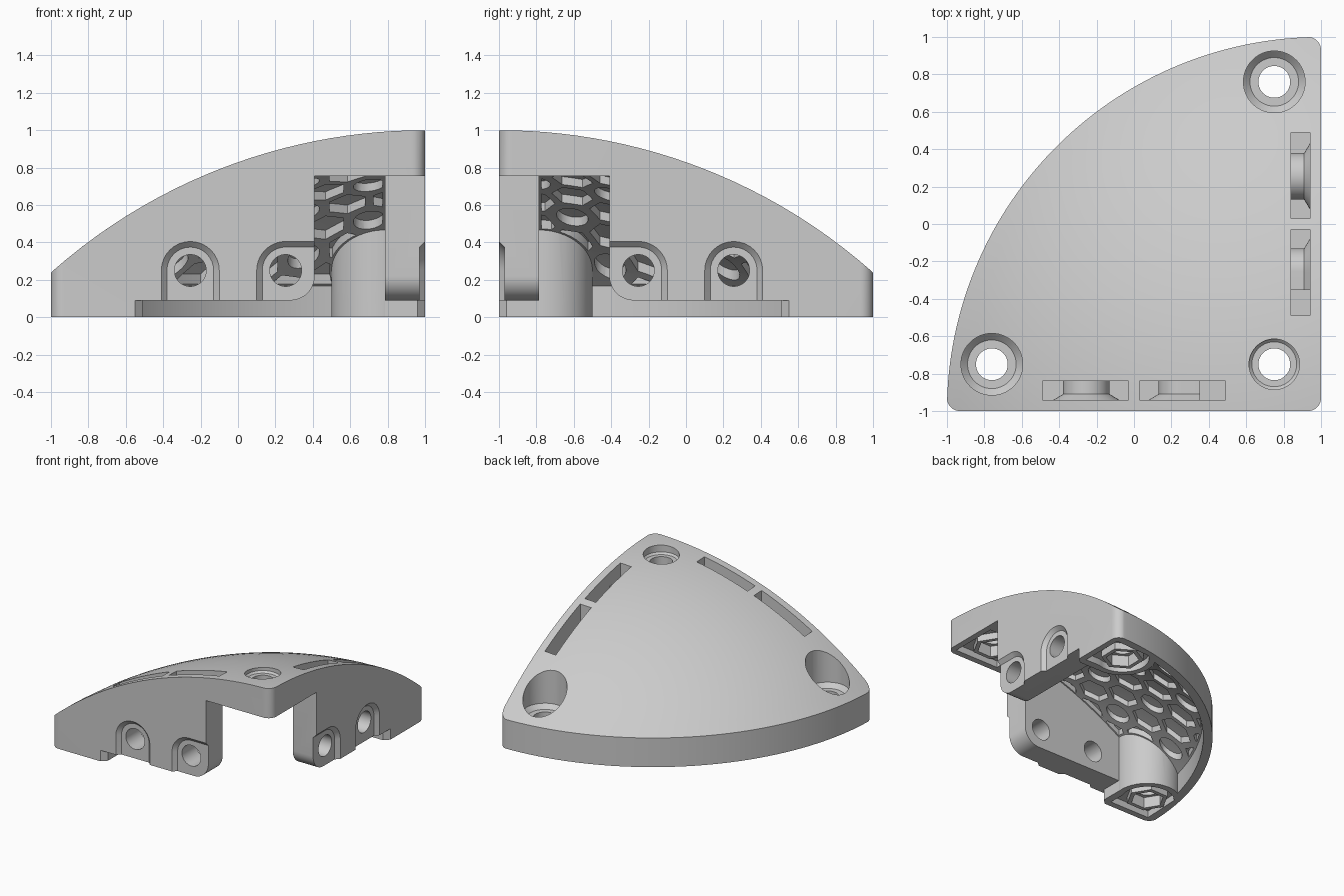
import bpy, bmesh
from math import cos, sin, pi, sqrt, radians, hypot
from mathutils import Matrix

if "Cube" in bpy.data.objects:
    bpy.data.objects.remove(bpy.data.objects["Cube"])

# Mirror across the diagonal: front wall <-> right wall
DIAG = Matrix(((0, -1, 0, 0), (-1, 0, 0, 0), (0, 0, 1, 0), (0, 0, 0, 1)))


def loft(name, loops, flip=False):
    """Closed solid through loops of equal point count."""
    bm = bmesh.new()
    rows = [[bm.verts.new(p) for p in lp] for lp in loops]
    n = len(rows[0])
    for a, b in zip(rows, rows[1:]):
        for i in range(n):
            bm.faces.new((a[i], a[(i + 1) % n], b[(i + 1) % n], b[i]))
    bm.faces.new(rows[0])
    bm.faces.new(rows[-1])
    if flip:
        bm.transform(DIAG)
    bmesh.ops.recalc_face_normals(bm, faces=bm.faces)
    me = bpy.data.meshes.new(name)
    bm.to_mesh(me)
    bm.free()
    ob = bpy.data.objects.new(name, me)
    bpy.context.collection.objects.link(ob)
    return ob


def ring(x, y, r, n=48, a0=0.02, a1=2 * pi + 0.02):
    return [(x + r * cos(a0 + (a1 - a0) * i / n), y + r * sin(a0 + (a1 - a0) * i / n)) for i in range(n)]


def plan(pts, z):
    return [(x, y, z) for x, y in pts]


def elev(pts, y):
    return [(x, y, z) for x, z in pts]


def prism(name, pts, z0, z1, flip=False):
    return loft(name, [plan(pts, z0), plan(pts, z1)], flip)


def rect(x0, x1, y0, y1):
    return [(x0, y0), (x1, y0), (x1, y1), (x0, y1)]


def boolean(a, b, op='DIFFERENCE'):
    m = a.modifiers.new("cut", 'BOOLEAN')
    m.operation, m.solver, m.object = op, 'EXACT', b
    bpy.context.view_layer.objects.active = a
    bpy.ops.object.modifier_apply(modifier=m.name)
    bpy.data.objects.remove(b)


def dome(name, R, rmax, zlow, n):
    """Spherical cap solid centred on the square corner."""
    rings = [plan(ring(1, -1, rmax, n), zlow)]
    for i in range(25):
        r = rmax * (1 - i / 24) + 0.004
        rings.append(plan(ring(1, -1, min(r, rmax), n), -2.01 + sqrt(R * R - min(r, rmax) ** 2)))
    return loft(name, rings)


def cavity(R, inset):
    """Hollow under the dome, leaving screw posts standing."""
    c = dome("cavity", R, 1.93 - inset, -0.1, 192)
    boolean(c, prism("limit", rect(-1.5, 0.785 - inset, -0.785 + inset, 1.5), -0.5, 1.5), 'INTERSECT')
    for f in (False, True):
        boolean(c, prism("post", ring(-0.76, -0.75, 0.25 + inset), -0.3, 1.5, f))
    k = 0.51 - inset
    boolean(c, prism("corner_post", rect(k, 1.2, -1.2, -k), 0.755 - inset, 1.5))
    return c


# Outer body: dome clipped to a rounded square
body = dome("corner_guard", 3.01, 2.0, -0.2, 256)
sq = []
for sx, sy, a in ((1, 1, 0), (-1, 1, 90), (-1, -1, 180), (1, -1, 270)):
    sq += [(sx * 0.93 + 0.07 * cos(radians(a + t)), sy * 0.93 + 0.07 * sin(radians(a + t))) for t in range(0, 91, 10)]
boolean(body, prism("outline", sq, 0, 1.5), 'INTERSECT')
boolean(body, cavity(2.91, 0))

# Honeycomb relief on the inside of the dome
bm = bmesh.new()
S = 0.135
for i in range(-9, 10):
    for j in range(-9, 10):
        x, y = S * sqrt(3) * (i + j / 2), S * 1.5 * j
        if abs(x) > 1.1 or abs(y) > 1.1 or hypot(x - 1, y + 1) > 2:
            continue
        if (i - j) % 3 == 0:
            p = ring(x, y, 0.085, 20)
        else:
            p = ring(x, y, S - 0.025, 6, pi / 6, pi / 6 + 2 * pi)
        f = bm.faces.new([bm.verts.new(q) for q in plan(p, 0.1)])
        r = bmesh.ops.extrude_face_region(bm, geom=[f])
        bmesh.ops.translate(bm, vec=(0, 0, 1.3), verts=[v for v in r['geom'] if isinstance(v, bmesh.types.BMVert)])
bmesh.ops.recalc_face_normals(bm, faces=bm.faces)
me = bpy.data.meshes.new("honeycomb")
bm.to_mesh(me)
bm.free()
cells = bpy.data.objects.new("honeycomb", me)
bpy.context.collection.objects.link(cells)
boolean(cells, cavity(2.95, 0.012), 'INTERSECT')
boolean(body, cells)


# Arch outline around a bolt hole; the inner one runs out to the notch
def arch(c, r, foot, right=None, n=16):
    top = pi / 2 if right else 0
    p = [(c - r, foot)] + [(c + r * cos(pi + (top - pi) * i / n), 0.25 + r * sin(pi + (top - pi) * i / n)) for i in range(n + 1)]
    return p + ([(right, 0.25 + r), (right, foot)] if right else [(c + r, foot)])


notch = [(-0.51, -0.1), (-0.51, 0.09)]
notch += [(0.28 + 0.13 * sin(radians(t)), 0.22 - 0.13 * cos(radians(t))) for t in range(0, 91, 9)]
notch += [(0.41, 0.755), (1.1, 0.755), (1.1, -0.1)]
C = 0.255

for f in (False, True):
    # Foot gap and corner notch
    boolean(body, loft("notch", [elev(notch, -1.1), elev(notch, -0.78)], f))
    boolean(body, prism("gap_chamfer", [(-0.56, -1.01), (-0.505, -0.955), (-0.505, -1.01)], -0.1, 0.09, f))
    # Slots through the dome into the wall, stepping round the bolt arches
    for c, end in ((-C, None), (C, 0.35)):
        loops = []
        for y, r in ((-0.94, 0.175), (-0.91, 0.125), (-0.84, 0.125)):
            p = arch(c, r, 0.12, end)
            if end:
                p = [(0.03, 0.12)] + p[:-1] + [(0.35, 0.82), (0.49, 0.82), (0.49, 1.3), (0.03, 1.3)]
            else:
                p = [(-0.49, 0.12)] + p + [(-0.03, 0.12), (-0.03, 1.3), (-0.49, 1.3)]
            loops.append(elev(p, y))
        boolean(body, loft("slot", loops, f))
    # Chamfered arch pockets and cross bolt holes
    for c, end in ((-C, None), (C, 0.6)):
        boolean(body, loft("pocket", [elev(arch(c, r, 0.0, end), y) for y, r in ((-1.01, 0.165), (-0.97, 0.125))], f))
        boolean(body, loft("bolt_hole", [elev(ring(c, 0.25, 0.085), y) for y in (-1.1, -0.7)], f))


# Screw holes: counterbore above, nut trap below
def screw(x, y, base, seat, r, step, recess, flip=False):
    boolean(body, loft("counterbore", [plan(ring(x, y, q), z) for q, z in ((r - step, seat), (r, seat + step), (r, 1.4))], flip))
    boolean(body, prism("screw_hole", ring(x, y, 0.085), -0.3, 1.4, flip))
    c = prism("recess", recess, base - 0.1, base + 0.055, flip)
    boolean(c, prism("hex_wall", ring(x, y, 0.16, 6), base - 0.3, base + 0.3, flip))
    boolean(body, c)
    boolean(body, prism("nut_trap", ring(x, y, 0.125, 6), base - 0.1, base + 0.09, flip))


foot = ring(-0.76, -0.75, 0.2, 24, radians(-20), radians(150)) + [(-0.935, -0.95), (-0.57, -0.95)]
for f in (False, True):
    screw(-0.76, -0.75, 0, 0.22, 0.165, 0.035, foot, f)
screw(0.75, -0.75, 0.755, 0.92, 0.135, 0.015, rect(0.55, 0.95, -0.95, -0.55))

# Smooth curved faces, keep edges crisp
bpy.ops.object.select_all(action='DESELECT')
body.select_set(True)
bpy.context.view_layer.objects.active = body
bpy.ops.object.shade_smooth_by_angle(angle=radians(25))
